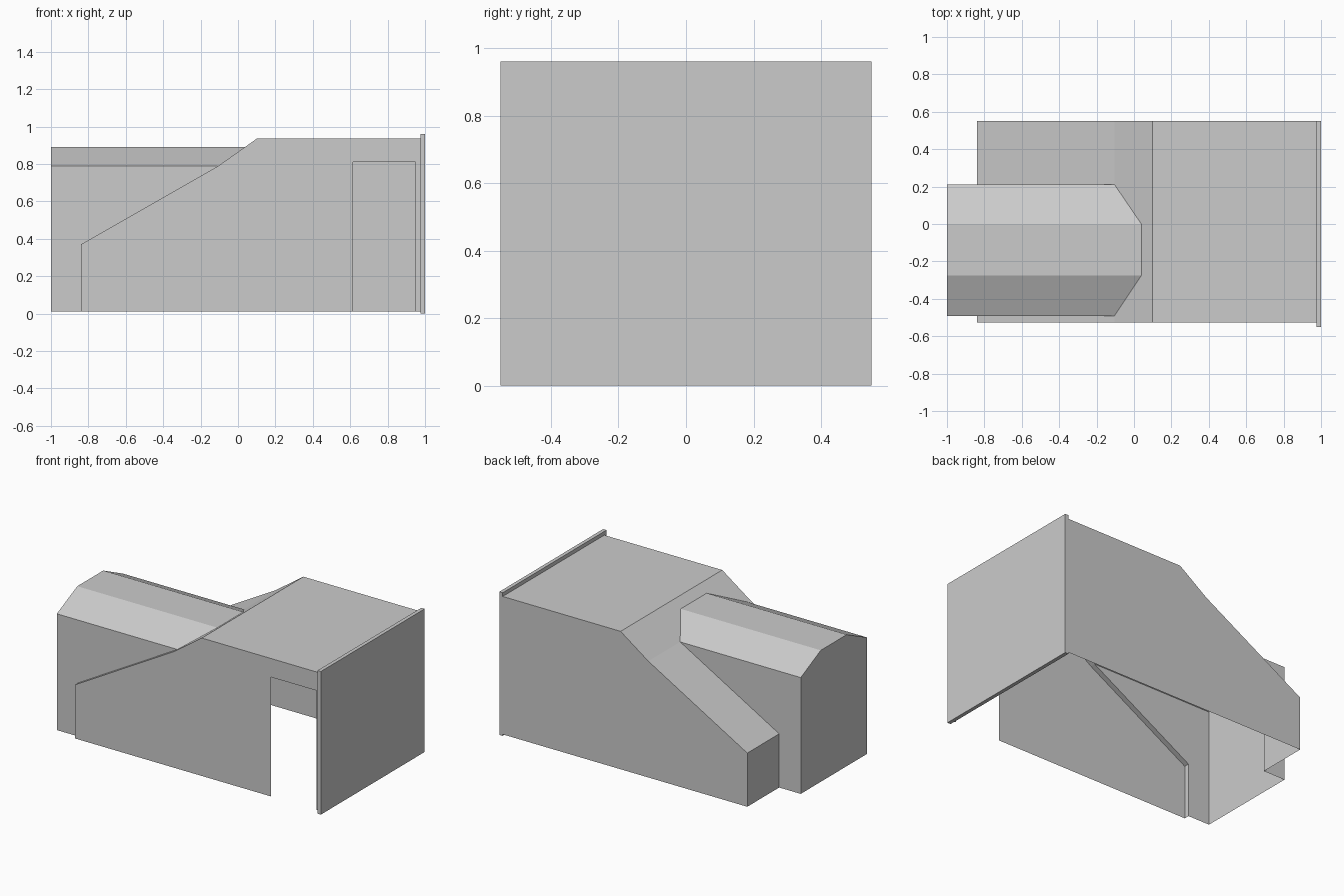
import bpy, bmesh
from mathutils import Vector

if "Cube" in bpy.data.objects:
    bpy.data.objects.remove(bpy.data.objects["Cube"])


def prism(name, profile, direction):
    """Extrude a closed planar profile along a vector into a solid."""
    bm = bmesh.new()
    face = bm.faces.new([bm.verts.new(p) for p in profile])
    side = bmesh.ops.extrude_face_region(bm, geom=[face], use_keep_orig=True)
    verts = [g for g in side["geom"] if isinstance(g, bmesh.types.BMVert)]
    bmesh.ops.translate(bm, verts=verts, vec=Vector(direction))
    bmesh.ops.recalc_face_normals(bm, faces=bm.faces[:])
    mesh = bpy.data.meshes.new(name)
    bm.to_mesh(mesh)
    bm.free()
    obj = bpy.data.objects.new(name, mesh)
    bpy.context.collection.objects.link(obj)
    return obj


# Main hall with sloped roof (extends below ground level, trimmed later)
hall_xz = [(-0.84, -0.2), (-0.84, 0.37), (-0.105, 0.79),
           (0.10, 0.935), (0.975, 0.935), (0.975, -0.2)]
hall = prism("hall_shell", [(x, -0.527, z) for x, z in hall_xz], (0, 1.077, 0))

# Tunnel with chamfered roof, running into the hall
tunnel_yz = [(-0.492, -0.1), (-0.492, 0.79), (-0.275, 0.892),
             (0.0, 0.892), (0.212, 0.79), (0.212, -0.1)]
tunnel = prism("tunnel_helper", [(-1.0, y, z) for y, z in tunnel_yz], (1.3, 0, 0))

# Union of both volumes
mod = hall.modifiers.new("join", "BOOLEAN")
mod.operation = "UNION"
mod.solver = "EXACT"
mod.object = tunnel
bpy.context.view_layer.update()
deps = bpy.context.evaluated_depsgraph_get()
bm = bmesh.new()
bm.from_mesh(hall.evaluated_get(deps).to_mesh())
hall.modifiers.clear()
bpy.data.objects.remove(tunnel)

# Open floor: trim everything below the base line
bmesh.ops.bisect_plane(bm, geom=bm.verts[:] + bm.edges[:] + bm.faces[:],
                       plane_co=(0, 0, 0.01), plane_no=(0, 0, 1), clear_inner=True)

# Doorway cut in the front wall; the end is left open behind the end panel
for co, no in (((0.615, 0, 0), (1, 0, 0)), ((0.95, 0, 0), (1, 0, 0)),
               ((0, 0, 0.81), (0, 0, 1))):
    front = [f for f in bm.faces if all(v.co.y < -0.52 for v in f.verts)]
    edges = {e for f in front for e in f.edges}
    verts = {v for f in front for v in f.verts}
    bmesh.ops.bisect_plane(bm, geom=list(verts) + list(edges) + front,
                           plane_co=co, plane_no=no)
gone = []
for f in bm.faces:
    c = f.calc_center_median()
    door = all(v.co.y < -0.52 for v in f.verts) and 0.615 < c.x < 0.95 and c.z < 0.81
    if door or all(v.co.x > 0.97 for v in f.verts):
        gone.append(f)
bmesh.ops.delete(bm, geom=gone, context="FACES")
bm.to_mesh(hall.data)
bm.free()

# Flat end panel, slightly larger than the hall section
prism("end_panel", [(0.975, -0.55, 0), (0.975, 0.55, 0),
                    (0.975, 0.55, 0.96), (0.975, -0.55, 0.96)], (0.025, 0, 0))
